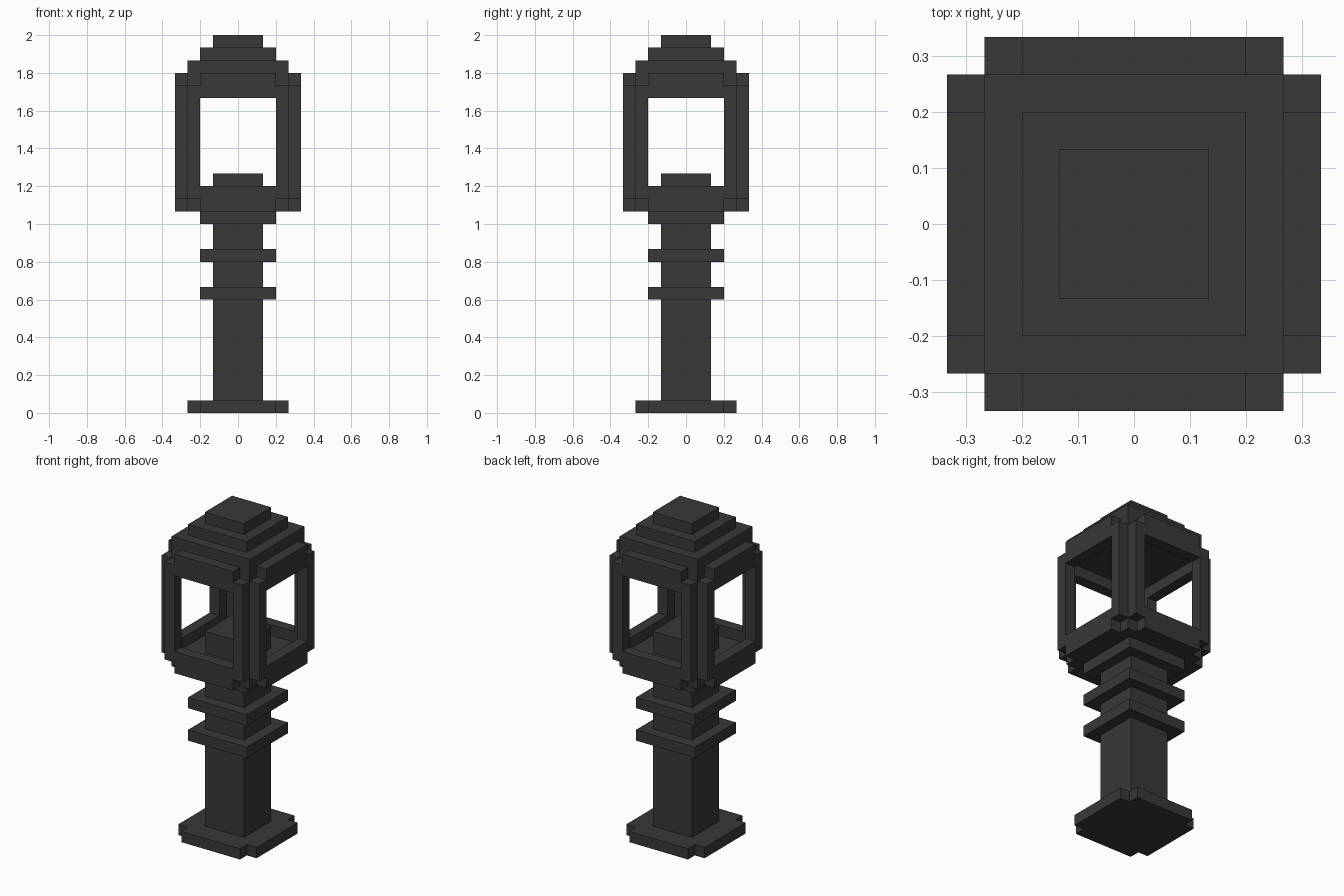
import bpy, bmesh
from mathutils import Matrix, Vector

if "Cube" in bpy.data.objects:
    bpy.data.objects.remove(bpy.data.objects["Cube"])

U = 1 / 15  # size of one grid block

iron = bpy.data.materials.new("dark_iron")
iron.diffuse_color = (0.04, 0.04, 0.04, 1)
iron.use_nodes = True
iron.node_tree.nodes["Principled BSDF"].inputs["Base Color"].default_value = iron.diffuse_color


def finish(name, bm):
    bmesh.ops.recalc_face_normals(bm, faces=bm.faces)
    mesh = bpy.data.meshes.new(name)
    bm.to_mesh(mesh)
    bm.free()
    mesh.materials.append(iron)
    obj = bpy.data.objects.new(name, mesh)
    bpy.context.collection.objects.link(obj)
    return obj


def box(name, x, y, z, turn=0):
    """Box from (low, high) ranges in blocks, turned in quarter turns about z."""
    bm = bmesh.new()
    bmesh.ops.create_cube(bm, size=1)
    size = Vector((x[1] - x[0], y[1] - y[0], z[1] - z[0])) * U
    mid = Vector((sum(x), sum(y), sum(z))) * U / 2
    rot = Matrix.Rotation(turn * 1.5707963267948966, 4, 'Z')
    bm.transform(rot @ Matrix.Translation(mid) @ Matrix.Diagonal((*size, 1)))
    return finish(name, bm)


def slab(name, half, z0, z1):
    return box(name, (-half, half), (-half, half), (z0, z1))


# Foot: square plate with notched corners
bm = bmesh.new()
corner = [(4, -3), (4, 3), (3, 3)]
outline = []
for turn in range(4):
    for x, y in corner:
        for _ in range(turn):
            x, y = -y, x
        outline.append(bm.verts.new((x * U, y * U, 0)))
face = bm.faces.new(outline)
ext = bmesh.ops.extrude_face_region(bm, geom=[face], use_keep_orig=True)
bmesh.ops.translate(bm, vec=(0, 0, U),
                    verts=[v for v in ext["geom"] if isinstance(v, bmesh.types.BMVert)])
finish("foot", bm)

# Post with rings and collar
slab("post", 2, 1, 15)
slab("lower_ring", 3, 9, 10)
slab("upper_ring", 3, 12, 13)
slab("collar", 3, 15, 16)

# Lantern floor and lamp block
slab("lantern_floor", 4, 16, 17)
slab("lamp_block", 2, 17, 19)

# Lantern window frames, one per side
for side, turn in (("front", 0), ("right", 1), ("back", 2), ("left", 3)):
    depth = (-5, -4)
    box(side + "_bottom_rail", (-3, 3), depth, (16, 18), turn)
    box(side + "_top_rail", (-3, 3), depth, (25, 27), turn)
    box(side + "_bar_a", (-4, -3), depth, (17, 26), turn)
    box(side + "_bar_b", (3, 4), depth, (17, 26), turn)

# Stepped roof
slab("roof_base", 4, 26, 28)
slab("roof_step", 3, 28, 29)
slab("roof_cap", 2, 29, 30)
